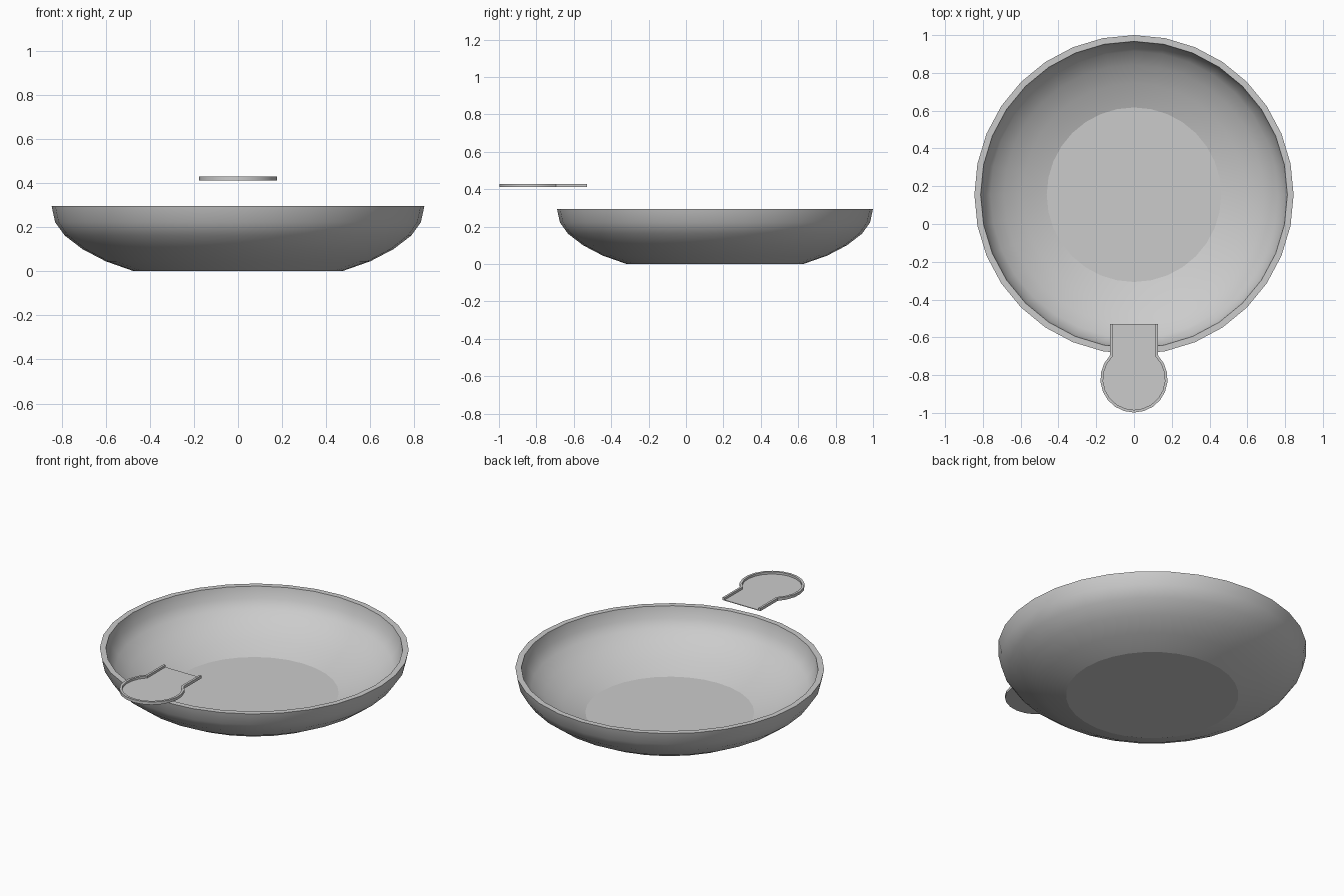
import bpy, bmesh, math

if "Cube" in bpy.data.objects:
    bpy.data.objects.remove(bpy.data.objects["Cube"])


def finish(bm, name, sharp_deg=30, extra_sharp=None):
    bmesh.ops.recalc_face_normals(bm, faces=bm.faces[:])
    for f in bm.faces:
        f.smooth = True
    for e in bm.edges:
        sharp = e.calc_face_angle(0) > math.radians(sharp_deg)
        if extra_sharp and extra_sharp(e):
            sharp = True
        e.smooth = not sharp
    mesh = bpy.data.meshes.new(name)
    bm.to_mesh(mesh)
    bm.free()
    obj = bpy.data.objects.new(name, mesh)
    bpy.context.collection.objects.link(obj)
    return obj


# Bowl: lathed profile, outside from base to rim then inside down to the floor
SIDES = 32
profile = [(0.472, 0), (0.60, 0.045), (0.705, 0.10), (0.786, 0.162), (0.829, 0.222), (0.845, 0.295),
           (0.812, 0.295), (0.798, 0.228), (0.760, 0.178), (0.688, 0.126), (0.59, 0.073), (0.462, 0.03)]
bm = bmesh.new()
rings = []
for r, z in profile:
    rings.append([bm.verts.new((r * math.cos(2 * math.pi * i / SIDES),
                                r * math.sin(2 * math.pi * i / SIDES), z)) for i in range(SIDES)])
for a, b in zip(rings, rings[1:]):
    for i in range(SIDES):
        j = (i + 1) % SIDES
        bm.faces.new((a[i], a[j], b[j], b[i]))
bm.faces.new(rings[0][::-1])
bm.faces.new(rings[-1])
bowl = finish(bm, "bowl", 30, lambda e: any(len(f.verts) > 4 for f in e.link_faces))
bowl.location = (0, 0.155, 0)


# Spout: round shallow dish with an open neck reaching over the bowl
def outline(radius, half_width, end_y, cy=-0.82, steps=16):
    start = math.acos(half_width / radius)
    sweep = math.pi + 2 * start
    pts = [(half_width, end_y), (half_width, -0.672)]
    for i in range(steps + 1):
        a = start - sweep * i / steps
        pts.append((radius * math.cos(a), cy + radius * math.sin(a)))
    return pts + [(-half_width, -0.672), (-half_width, end_y)]


outer = outline(0.178, 0.126, -0.53)
inner = outline(0.164, 0.113, -0.53)
bm = bmesh.new()
loops = [[bm.verts.new((x, y, z)) for x, y in pts]
         for pts, z in ((outer, 0.412), (outer, 0.429), (inner, 0.429), (inner, 0.416))]
for a, b in zip(loops, loops[1:]):
    for i in range(len(a) - 1):
        bm.faces.new((a[i], a[i + 1], b[i + 1], b[i]))
bm.faces.new(loops[0])
bm.faces.new(loops[3])
# Open end of the neck
bm.faces.new([l[0] for l in loops] + [l[-1] for l in reversed(loops)])
finish(bm, "pouring_spout", 35)
